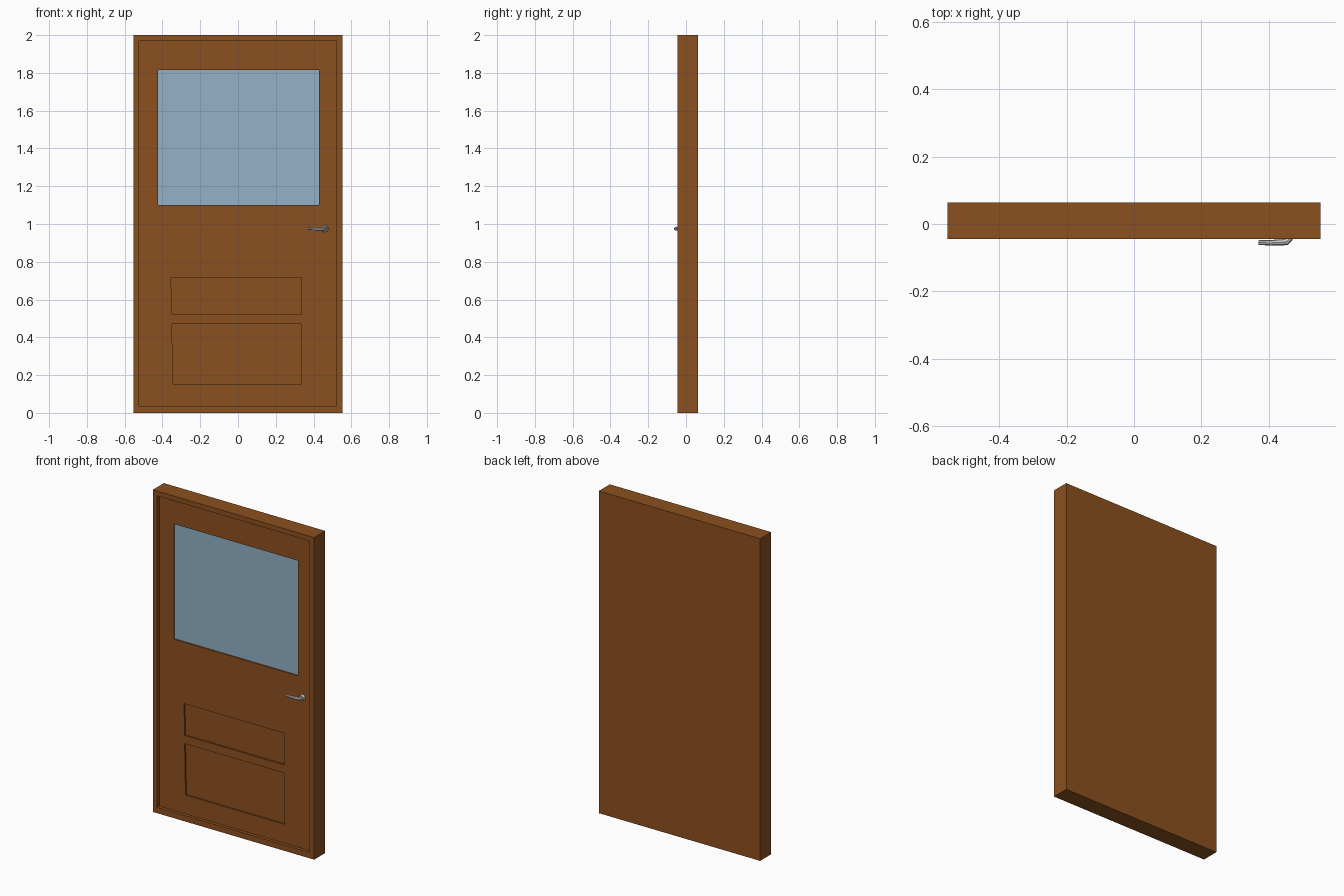
import bpy, bmesh, math
from mathutils import Matrix

if "Cube" in bpy.data.objects:
    bpy.data.objects.remove(bpy.data.objects["Cube"])

FRONT, BACK = -0.044, 0.064
FACE = FRONT + 0.02          # front of the door leaf inside its frame
FLOOR = FACE + 0.01          # bottom of the sunk panels


def material(name, color):
    m = bpy.data.materials.new(name)
    m.diffuse_color = (*color, 1)
    m.use_nodes = True
    m.node_tree.nodes["Principled BSDF"].inputs["Base Color"].default_value = m.diffuse_color
    return m


def prism(name, outline, y0, y1, mat=None):
    """Solid from an (x, z) outline running from depth y0 to y1."""
    bm = bmesh.new()
    face = bm.faces.new([bm.verts.new((x, y0, z)) for x, z in outline])
    ext = bmesh.ops.extrude_face_region(bm, geom=[face])
    for v in ext["geom"]:
        if isinstance(v, bmesh.types.BMVert):
            v.co.y = y1
    bmesh.ops.recalc_face_normals(bm, faces=bm.faces)
    me = bpy.data.meshes.new(name)
    bm.to_mesh(me)
    bm.free()
    ob = bpy.data.objects.new(name, me)
    bpy.context.collection.objects.link(ob)
    if mat:
        me.materials.append(mat)
    return ob


def rect(x0, x1, z0, z1, skew=0):
    return [(x0 + skew, z0), (x1, z0), (x1, z1), (x0, z1)]


def carve(ob, outline, depth):
    """Sink an outline into the front of ob."""
    cutter = prism("cutter", outline, FRONT - 0.1, depth, wood)
    cutter.hide_render = True
    mod = ob.modifiers.new("carve", 'BOOLEAN')
    mod.operation = 'DIFFERENCE'
    mod.solver = 'EXACT'
    mod.object = cutter
    bpy.context.view_layer.objects.active = ob
    bpy.ops.object.modifier_apply(modifier=mod.name)
    bpy.data.objects.remove(cutter)


wood = material("wood", (0.26, 0.082, 0.014))
blue = material("window_glass", (0.29, 0.44, 0.57))

# Door with its frame lip, window opening and two sunk panels
window = rect(-0.424, 0.429, 1.10, 1.815)
door = prism("door", rect(-0.554, 0.554, 0, 2), FRONT, BACK, wood)
carve(door, rect(-0.524, 0.522, 0.036, 1.97), FACE)
for outline in (window,
                rect(-0.355, 0.335, 0.522, 0.718, 0.006),
                rect(-0.350, 0.335, 0.153, 0.471, 0.006)):
    carve(door, outline, FLOOR)

# Glass pane
prism("glass_pane", window, FLOOR - 0.002, FLOOR + 0.004, blue)

# Handle rose
bm = bmesh.new()
bmesh.ops.create_cone(bm, cap_ends=True, segments=16, radius1=0.019, radius2=0.015, depth=0.014,
                      matrix=Matrix.Translation((0.46, FACE - 0.006, 0.975)) @ Matrix.Rotation(math.pi / 2, 4, 'X'))
me = bpy.data.meshes.new("handle_rose")
bm.to_mesh(me)
bm.free()
rose = bpy.data.objects.new("handle_rose", me)
bpy.context.collection.objects.link(rose)

# Handle lever: neck out of the rose, bend, then a tapering grip
cu = bpy.data.curves.new("handle_lever", 'CURVE')
cu.dimensions = '3D'
cu.bevel_depth = 0.01
cu.bevel_resolution = 2
cu.use_fill_caps = True
path = [(0.461, FACE + 0.002, 1), (0.461, -0.044, 1), (0.453, -0.052, 1.05),
        (0.440, -0.054, 1), (0.405, -0.056, 0.8), (0.370, -0.055, 0.7)]
sp = cu.splines.new('POLY')
sp.points.add(len(path) - 1)
for p, (x, y, r) in zip(sp.points, path):
    p.co = (x, y, 0.975, 1)
    p.radius = r
lever = bpy.data.objects.new("handle_lever", cu)
bpy.context.collection.objects.link(lever)
bpy.ops.object.select_all(action='DESELECT')
lever.select_set(True)
bpy.context.view_layer.objects.active = lever
bpy.ops.object.convert(target='MESH')
rose.select_set(True)
bpy.ops.object.shade_smooth_by_angle(angle=math.radians(35))
